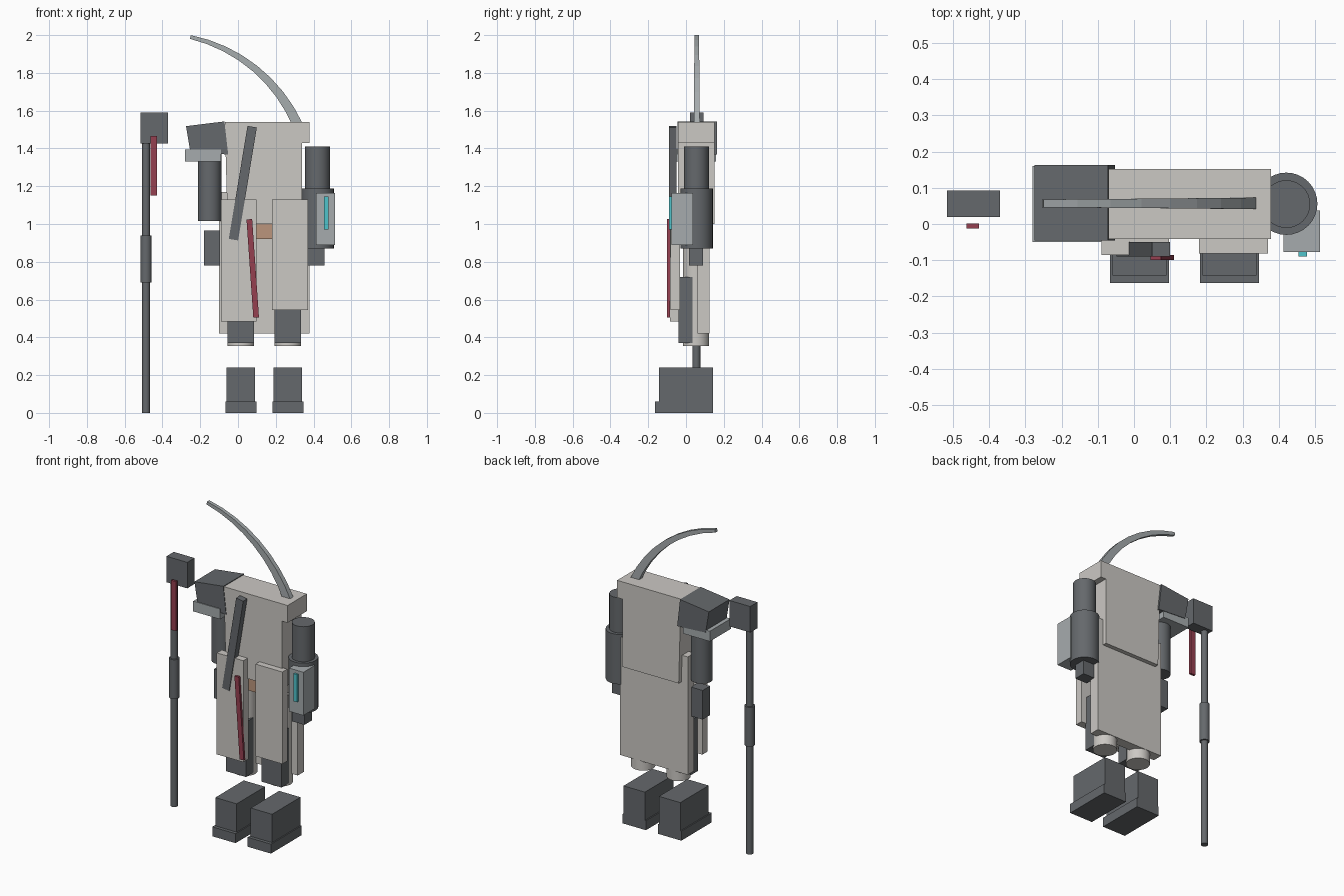
import bpy, math
from mathutils import Vector

if "Cube" in bpy.data.objects:
    bpy.data.objects.remove(bpy.data.objects["Cube"])


def material(name, rgb):
    m = bpy.data.materials.new(name)
    m.diffuse_color = (*rgb, 1)
    m.use_nodes = True
    m.node_tree.nodes["Principled BSDF"].inputs["Base Color"].default_value = m.diffuse_color
    return m


DARK = material("charcoal", (0.13, 0.14, 0.15))
PALE = material("pale_cloth", (0.60, 0.58, 0.55))
STEEL = material("steel", (0.38, 0.41, 0.42))
RED = material("red", (0.30, 0.05, 0.08))
CYAN = material("cyan", (0.08, 0.55, 0.60))
SKIN = material("tan", (0.50, 0.30, 0.20))


def mesh_object(name, verts, faces, mat):
    me = bpy.data.meshes.new(name)
    me.from_pydata(verts, [], faces)
    me.materials.append(mat)
    ob = bpy.data.objects.new(name, me)
    bpy.context.collection.objects.link(ob)
    return ob


def prism(name, profile, y0, y1, mat):
    """Extrude a counter-clockwise (x, z) outline along y."""
    n = len(profile)
    verts = [(x, y0, z) for x, z in profile] + [(x, y1, z) for x, z in profile]
    faces = [tuple(range(n)), tuple(reversed(range(n, 2 * n)))]
    faces += [(i, i + n, (i + 1) % n + n, (i + 1) % n) for i in range(n)]
    return mesh_object(name, verts, faces, mat)


def box(name, x0, x1, y0, y1, z0, z1, mat):
    return prism(name, [(x0, z0), (x1, z0), (x1, z1), (x0, z1)], y0, y1, mat)


def strip(name, a, b, width, y0, y1, mat):
    """Slanted bar between two (x, z) points."""
    a, b = Vector(a), Vector(b)
    d = (b - a).normalized()
    s = Vector((-d.y, d.x)) * width / 2
    return prism(name, [a + s, a - s, b - s, b + s], y0, y1, mat)


def cylinder(name, x, y, r, z0, z1, mat, sides=32):
    bpy.ops.mesh.primitive_cylinder_add(vertices=sides, radius=r, depth=z1 - z0,
                                        location=(x, y, (z0 + z1) / 2))
    ob = bpy.context.object
    ob.name = name
    ob.data.materials.append(mat)
    bpy.ops.object.shade_smooth_by_angle()
    return ob


# Torso with overhanging shoulder bar, long back coat, waist
prism("torso", [(-0.055, 1.0), (0.34, 1.0), (0.34, 1.43), (0.378, 1.43),
                (0.378, 1.54), (-0.07, 1.54)], -0.042, 0.152, PALE)
box("back_coat", -0.1, 0.378, 0.06, 0.125, 0.42, 1.17, PALE)
box("waist", 0.0, 0.28, -0.03, 0.06, 0.92, 1.0, SKIN)

# Front coat panels, chest strap and sash
box("coat_panel_right", -0.09, 0.097, -0.085, -0.035, 0.485, 1.13, PALE)
box("coat_panel_left", 0.18, 0.37, -0.082, -0.032, 0.545, 1.13, PALE)
strip("chest_strap", (0.075, 1.515), (-0.024, 0.917), 0.05, -0.09, -0.05, DARK)
strip("sash", (0.06, 1.025), (0.096, 0.505), 0.03, -0.1, -0.085, RED)

# Legs, shin guards and boots
for side, x in (("right", 0.015), ("left", 0.264)):
    cylinder("leg_" + side, x, 0.053, 0.07, 0.355, 0.93, PALE)
    box("shin_guard_" + side, x - 0.07, x + 0.07, -0.04, 0.035, 0.37, 0.72, DARK)
    box("boot_" + side, x - 0.075, x + 0.075, -0.142, 0.143, 0.06, 0.24, DARK)
    box("sole_" + side, x - 0.082, x + 0.082, -0.163, 0.143, 0.0, 0.06, DARK)

# Right arm with shoulder armour
cylinder("arm_right", -0.15, 0.055, 0.062, 1.015, 1.42, DARK)
box("hand_right", -0.18, -0.095, 0.015, 0.09, 0.78, 0.965, DARK)
prism("shoulder_armour", [(-0.252, 1.38), (-0.052, 1.368), (-0.072, 1.543),
                          (-0.275, 1.518)], -0.045, 0.163, DARK)
box("shoulder_trim", -0.28, -0.09, -0.05, 0.16, 1.33, 1.395, STEEL)

# Left arm with gauntlet and lit module
cylinder("upper_arm_left", 0.421, 0.055, 0.066, 1.18, 1.41, DARK)
cylinder("gauntlet_left", 0.421, 0.056, 0.086, 0.87, 1.187, DARK)
box("hand_left", 0.37, 0.457, 0.015, 0.09, 0.78, 0.88, DARK)
box("gauntlet_module", 0.413, 0.514, -0.077, 0.038, 0.89, 1.165, STEEL)
box("module_light", 0.455, 0.478, -0.09, -0.076, 0.97, 1.145, CYAN)

# Staff with grip, block head and ribbon
cylinder("staff_shaft", -0.487, 0.055, 0.021, 0.0, 1.45, DARK, 16)
cylinder("staff_grip", -0.487, 0.055, 0.03, 0.69, 0.94, DARK, 16)
box("staff_head", -0.517, -0.371, 0.02, 0.093, 1.425, 1.59, DARK)
box("staff_ribbon", -0.463, -0.428, -0.013, 0.002, 1.15, 1.465, RED)

# Tapering curved plume swept along an arc
N, verts, faces = 8, [], []
start, end, sweep = Vector((0.318, 1.52)), Vector((-0.252, 1.99)), math.radians(54)
chord = end - start
R = chord.length / 2 / math.sin(sweep / 2)
inward = Vector((-chord.y, chord.x)).normalized()
centre = (start + end) / 2 + inward * R * math.cos(sweep / 2)
base = math.atan2(start.y - centre.y, start.x - centre.x)
for i in range(N + 1):
    t = i / N
    a = base + sweep * t
    u = Vector((math.cos(a), math.sin(a)))
    w, h = 0.027 - 0.017 * t, 0.016 - 0.005 * t
    for r, y in ((R - w, -h), (R + w, -h), (R + w, h), (R - w, h)):
        p = centre + u * r
        verts.append((p.x, 0.057 + y, p.y))
for i in range(N):
    for k in range(4):
        a, b = 4 * i + k, 4 * i + (k + 1) % 4
        faces.append((a, b, b + 4, a + 4))
faces += [(3, 2, 1, 0), tuple(4 * N + k for k in range(4))]
mesh_object("plume", verts, faces, STEEL)
